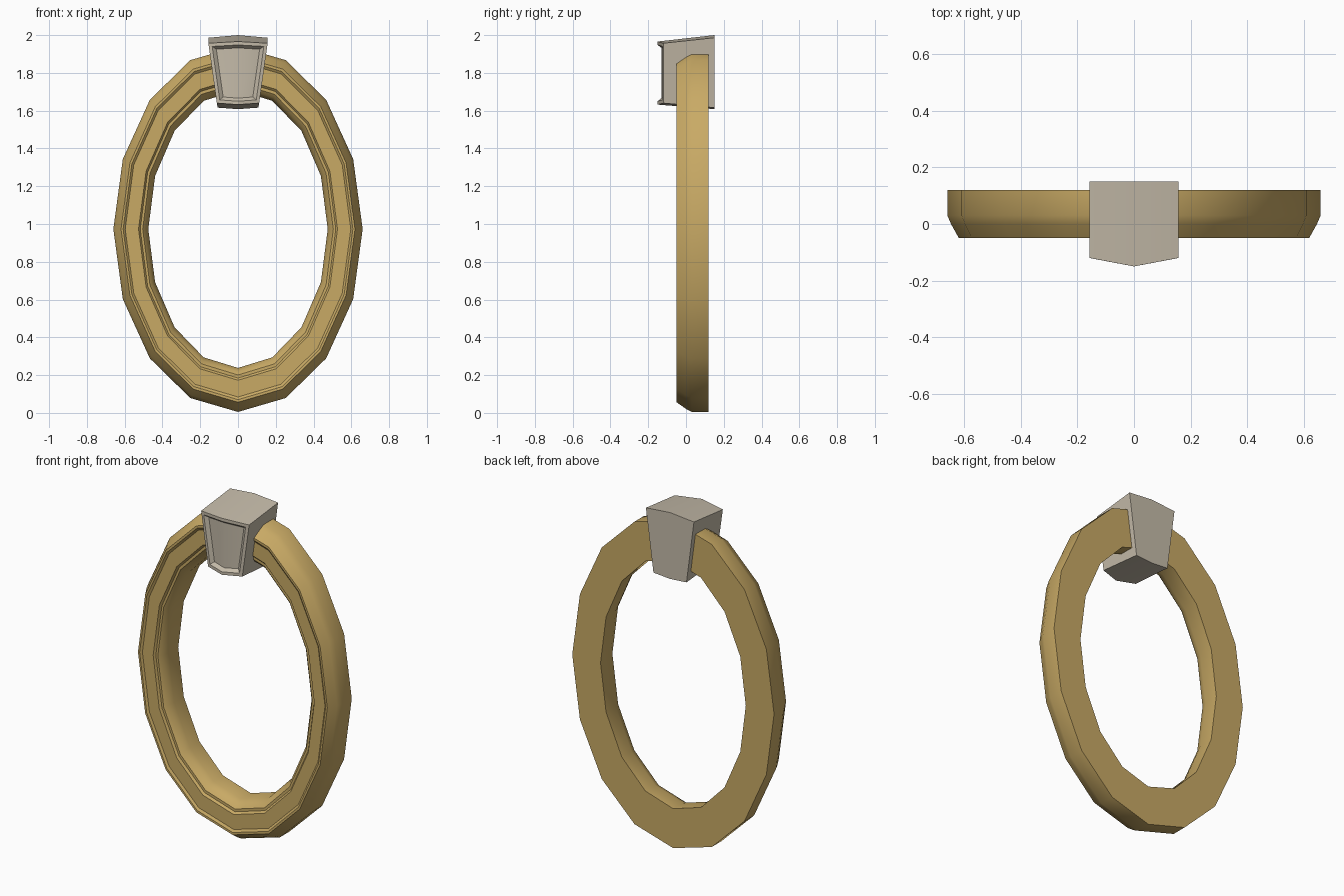
import bpy, bmesh, math

if "Cube" in bpy.data.objects:
    bpy.data.objects.remove(bpy.data.objects["Cube"])


def material(name, rgb):
    m = bpy.data.materials.new(name)
    m.diffuse_color = (*rgb, 1)
    m.use_nodes = True
    m.node_tree.nodes["Principled BSDF"].inputs["Base Color"].default_value = m.diffuse_color
    return m


def finish(name, bm, mat, angle):
    bmesh.ops.recalc_face_normals(bm, faces=bm.faces)
    me = bpy.data.meshes.new(name)
    bm.to_mesh(me)
    bm.free()
    me.materials.append(mat)
    ob = bpy.data.objects.new(name, me)
    bpy.context.collection.objects.link(ob)
    bpy.ops.object.select_all(action='DESELECT')
    ob.select_set(True)
    bpy.context.view_layer.objects.active = ob
    bpy.ops.object.shade_smooth_by_angle(angle=math.radians(angle))
    return ob


gold = material("gold", (0.58, 0.40, 0.13))
stone = material("pale stone", (0.56, 0.50, 0.40))

# Oval ring: moulded section (t = 0 outer rim .. 1 inner rim, y depth)
profile = [(0, 0.12), (0, 0.03), (0.07, 0.0), (0.22, -0.05), (0.28, -0.05),
           (0.34, -0.04), (0.72, -0.04), (0.77, -0.028), (0.84, -0.028),
           (0.92, -0.012), (1, 0.03), (1, 0.12)]
SEG = 16
bm = bmesh.new()
rings = []
for i in range(SEG):
    a = 2 * math.pi * i / SEG
    rings.append([bm.verts.new(((0.66 - 0.185 * t) * math.cos(a), y,
                                0.973 + (0.968 - 0.233 * t) * math.sin(a)))
                  for t, y in profile])
n = len(profile)
for i in range(SEG):
    r, s = rings[i], rings[(i + 1) % SEG]
    for j in range(n):
        k = (j + 1) % n
        bm.faces.new((r[j], r[k], s[k], s[j]))
finish("oval_ring", bm, gold, 35)

# Keystone: tapered block with a peaked front
bm = bmesh.new()


def row(w, y_side, y_mid, z_side, z_mid):
    return [bm.verts.new(p) for p in
            ((-w, y_side, z_side), (0, y_mid, z_mid), (w, y_side, z_side))]


ft = row(0.157, -0.12, -0.15, 1.957, 1.966)
fb = row(0.112, -0.12, -0.15, 1.640, 1.632)
bt = row(0.157, 0.15, 0.15, 1.986, 2.0)
bb = row(0.108, 0.15, 0.15, 1.616, 1.608)
front = []
for i in (0, 1):
    front.append(bm.faces.new((fb[i], fb[i + 1], ft[i + 1], ft[i])))
    for p, q in ((ft, bt), (bt, bb), (bb, fb)):
        bm.faces.new((p[i], p[i + 1], q[i + 1], q[i]))
for i in (0, 2):
    bm.faces.new((fb[i], ft[i], bt[i], bb[i]))
bmesh.ops.recalc_face_normals(bm, faces=bm.faces)

# Sunken panel on the keystone front
bmesh.ops.inset_region(bm, faces=front, thickness=0.018, use_even_offset=True)
bmesh.ops.inset_region(bm, faces=front, thickness=0.016, depth=-0.02,
                       use_even_offset=True)
finish("keystone", bm, stone, 30)
